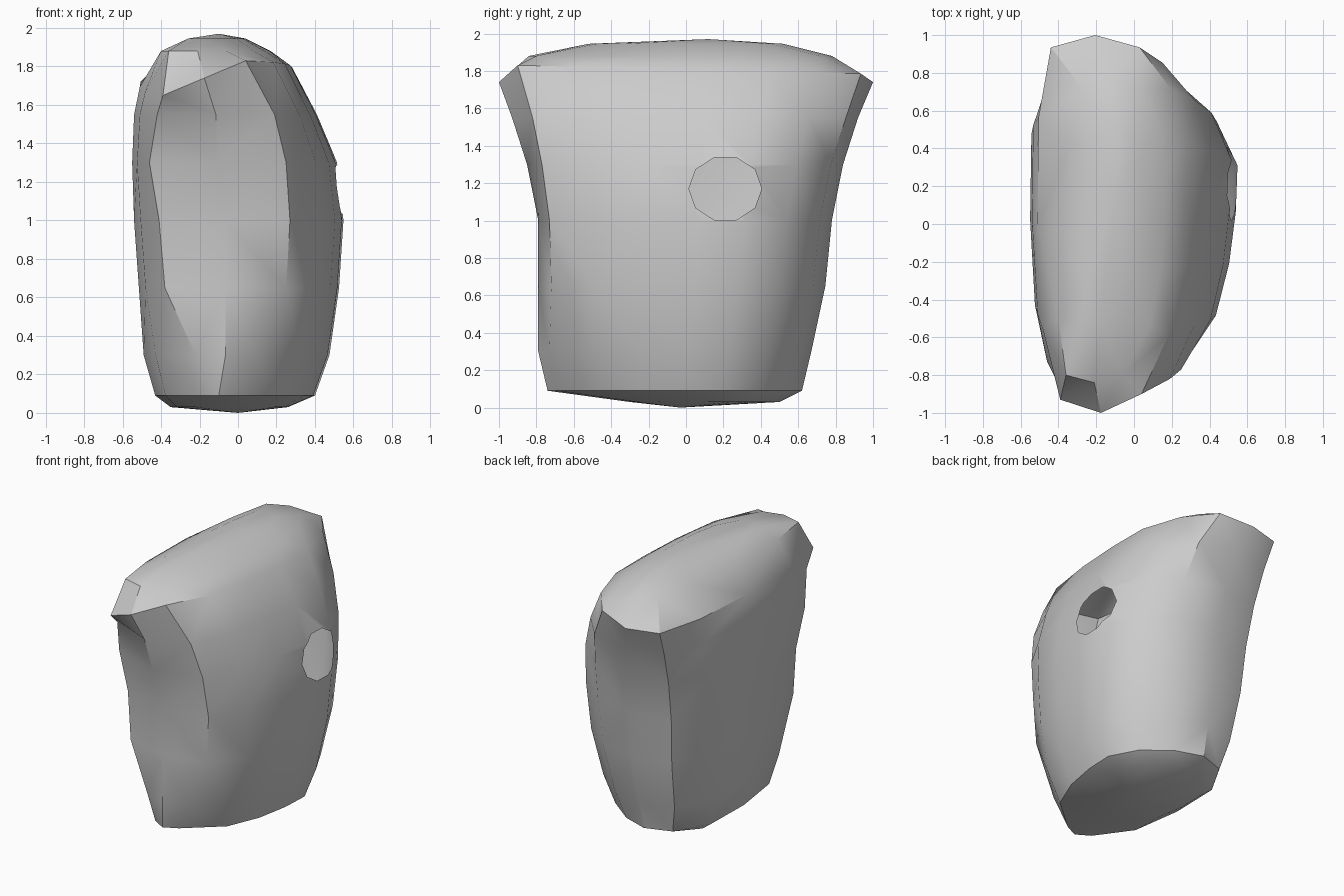
import bpy, bmesh, math
from mathutils import Matrix, Vector

if "Cube" in bpy.data.objects:
    bpy.data.objects.remove(bpy.data.objects["Cube"])

stone = bpy.data.materials.new("stone_grey")
stone.diffuse_color = (0.6, 0.6, 0.6, 1)
stone.use_nodes = True
stone.node_tree.nodes["Principled BSDF"].inputs["Base Color"].default_value = stone.diffuse_color

# Levels: z, front y, front left x, front right x, back y, back left x, back right x,
#         left x, right x, front left inset, front right inset, front edge tilt
LEVELS = [
    (0.03, -0.30, -0.22, 0.08, 0.50, -0.20, 0.10, -0.35, 0.26, 0.04, 0.04, 0.0),
    (0.09, -0.74, -0.20, 0.00, 0.62, -0.28, 0.10, -0.43, 0.40, 0.06, 0.05, 0.0),
    (0.30, -0.79, -0.22, 0.09, 0.67, -0.33, 0.16, -0.49, 0.475, 0.05, 0.06, 0.0),
    (0.65, -0.79, -0.38, 0.25, 0.745, -0.36, 0.20, -0.515, 0.525, 0.08, 0.07, 0.0),
    (1.00, -0.79, -0.41, 0.27, 0.78, -0.38, 0.22, -0.54, 0.548, 0.09, 0.06, 0.0),
    (1.30, -0.85, -0.46, 0.25, 0.84, -0.40, 0.20, -0.55, 0.515, 0.12, 0.08, 0.0),
    (1.55, -0.93, -0.42, 0.19, 0.92, -0.42, 0.15, -0.54, 0.41, 0.12, 0.11, 0.0),
    (1.74, -1.00, -0.39, 0.04, 1.00, -0.44, 0.03, -0.51, 0.28, 0.07, 0.10, 0.09),
    (1.88, -0.84, -0.36, -0.06, 0.78, -0.27, 0.02, -0.42, 0.17, 0.04, 0.04, 0.0),
    (1.945, -0.52, -0.26, -0.10, 0.52, -0.18, 0.00, -0.26, 0.04, 0.04, 0.04, 0.0),
]
RIGHT_BULGE = [(0.17, 0.6), (0.36, 0.85), (0.55, 0.97), (0.72, 1.0), (0.88, 0.66)]
LEFT_BULGE = [(0.2, 0.75), (0.5, 1.0), (0.8, 0.95)]
LEFT_BULGE_TOP = [(0.2, 0.75), (0.5, 0.75), (0.8, 0.35)]   # crown falls away at the back left
BACK_INSET = 0.065


def side(a, b, x_max, bulge):
    """Points between two corners, bowed out to x_max."""
    out = []
    for t, f in bulge:
        p = a.lerp(b, t)
        p.x += (x_max - p.x) * f
        out.append(p)
    return out


def ring(z, yf, xfl, xfr, yb, xbl, xbr, xl, xr, inset_l, inset_r, tilt):
    fl = Vector((xfl, yf + inset_l, z - tilt))
    fr = Vector((xfr, yf + inset_r, z + tilt))
    bl = Vector((xbl, yb - BACK_INSET, z))
    br = Vector((xbr, yb - BACK_INSET, z + tilt / 2))
    front_mid = Vector(((xfl + xfr) / 2, yf, z))
    back_mid = Vector(((xbl + xbr) / 2, yb, z))
    right = side(fr, br, xr, RIGHT_BULGE)
    left = side(fl, bl, xl, LEFT_BULGE_TOP if z > 1.8 else LEFT_BULGE)
    return [fl, front_mid, fr] + right + [br, back_mid, bl] + left[::-1]


# Rock shell: lofted rings closed with shallow caps
bm = bmesh.new()
rings = [[bm.verts.new(p) for p in ring(*lv)] for lv in LEVELS]
n = len(rings[0])
for lo, hi in zip(rings, rings[1:]):
    for i in range(n):
        j = (i + 1) % n
        bm.faces.new((lo[i], lo[j], hi[j], hi[i]))
for loop, pole in ((rings[0], (0.0, -0.03, 0.0)), (rings[-1], (-0.10, 0.12, 1.97))):
    tip = bm.verts.new(pole)
    for i in range(n):
        bm.faces.new((loop[i], loop[(i + 1) % n], tip))
bmesh.ops.triangulate(bm, faces=bm.faces[:])
bmesh.ops.recalc_face_normals(bm, faces=bm.faces[:])
mesh = bpy.data.meshes.new("rock_shell")
bm.to_mesh(mesh)
bm.free()
mesh.materials.append(stone)
rock = bpy.data.objects.new("rock_shell", mesh)
bpy.context.collection.objects.link(rock)

# Ten-sided opening in the right side
HOLE_Y, HOLE_Z, HOLE_RY, HOLE_RZ = 0.21, 1.17, 0.195, 0.175
bm = bmesh.new()
bmesh.ops.create_cone(bm, cap_ends=True, segments=10, radius1=1, radius2=1, depth=1)
bmesh.ops.transform(bm, verts=bm.verts[:], matrix=Matrix.Translation((0.86, HOLE_Y, HOLE_Z))
                    @ Matrix.Diagonal((1, HOLE_RY, HOLE_RZ, 1)) @ Matrix.Rotation(math.pi / 2, 4, 'Y'))
cut_mesh = bpy.data.meshes.new("opening_cutter")
bm.to_mesh(cut_mesh)
bm.free()
cut_mesh.materials.append(stone)
cutter = bpy.data.objects.new("opening_cutter", cut_mesh)
bpy.context.collection.objects.link(cutter)
cutter.hide_render = True

bpy.context.view_layer.objects.active = rock
rock.select_set(True)
mod = rock.modifiers.new("opening", 'BOOLEAN')
mod.operation = 'DIFFERENCE'
mod.solver = 'EXACT'
mod.object = cutter
bpy.ops.object.modifier_apply(modifier=mod.name)
bpy.data.objects.remove(cutter)

# Remove the cut walls and floor so the opening leads into the hollow shell
bm = bmesh.new()
bm.from_mesh(rock.data)
inner = [f for f in bm.faces if all(
    v.co.x > 0.3 and ((v.co.y - HOLE_Y) / HOLE_RY) ** 2 + ((v.co.z - HOLE_Z) / HOLE_RZ) ** 2 < 1.01
    for v in f.verts)]
# Keep thin outer slivers that only touch the rim
inner = [f for f in inner if f.normal.x < 0.2 or any(v.co.x < 0.4 for v in f.verts)]
bmesh.ops.delete(bm, geom=inner, context='FACES')
bm.to_mesh(rock.data)
bm.free()
bpy.ops.object.shade_smooth_by_angle(angle=math.radians(35))
